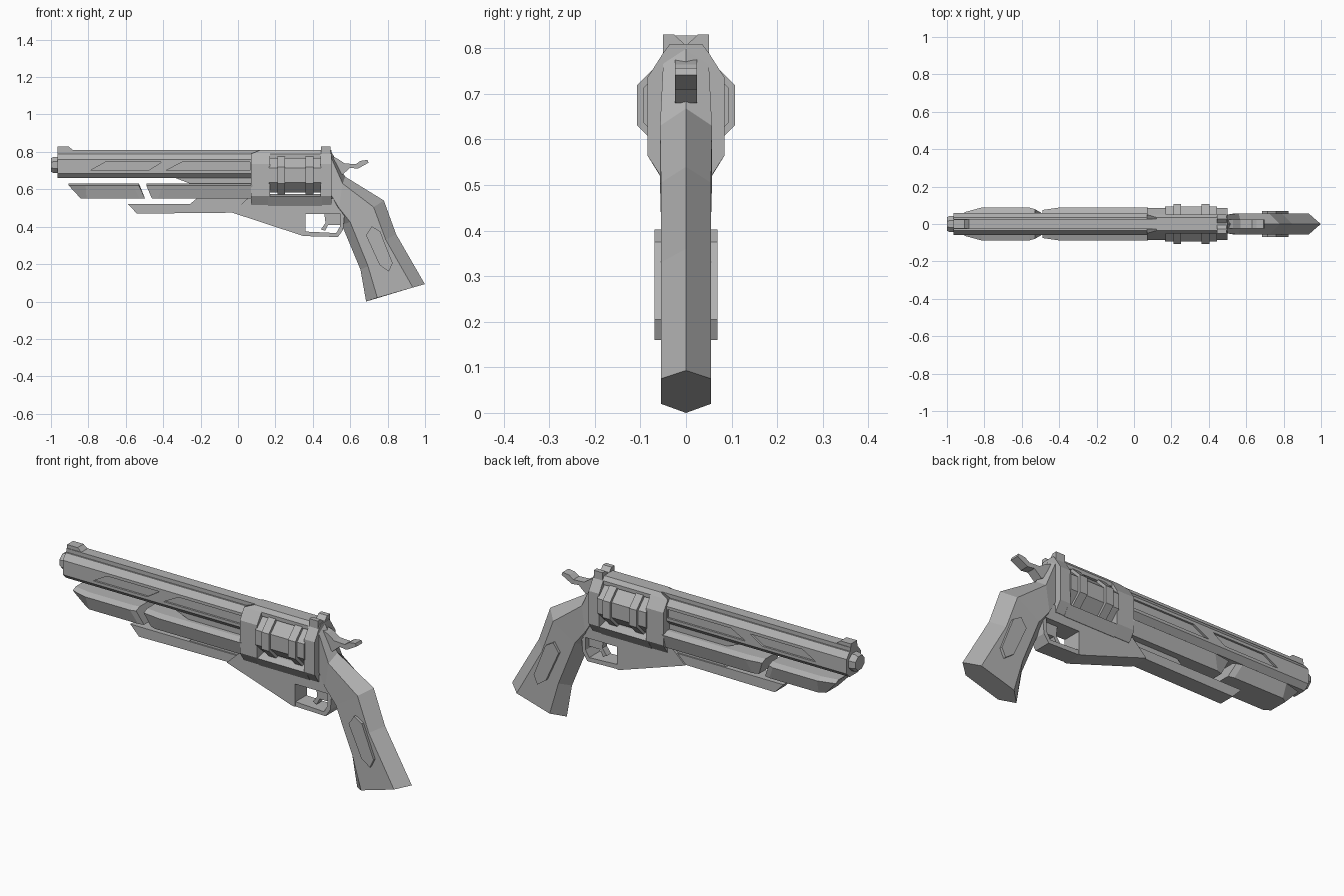
import bpy, bmesh, math

if "Cube" in bpy.data.objects:
    bpy.data.objects.remove(bpy.data.objects["Cube"])

grey = bpy.data.materials.new("gunmetal_grey")
grey.diffuse_color = (0.45, 0.45, 0.45, 1)
grey.use_nodes = True
grey.node_tree.nodes["Principled BSDF"].inputs["Base Color"].default_value = grey.diffuse_color


def loft(name, rings):
    """Skin a list of equal-length closed rings of (x, y, z) and cap both ends."""
    bm = bmesh.new()
    vs = [[bm.verts.new(p) for p in r] for r in rings]
    n = len(vs[0])
    for a, b in zip(vs, vs[1:]):
        for i in range(n):
            bm.faces.new((a[i], a[(i + 1) % n], b[(i + 1) % n], b[i]))
    bm.faces.new(vs[0])
    bm.faces.new(vs[-1])
    bmesh.ops.recalc_face_normals(bm, faces=bm.faces)
    me = bpy.data.meshes.new(name)
    bm.to_mesh(me)
    bm.free()
    ob = bpy.data.objects.new(name, me)
    me.materials.append(grey)
    bpy.context.collection.objects.link(ob)
    return ob


def plate(name, poly, y0, y1):
    """Side-view (x, z) profile extruded across y."""
    return loft(name, [[(x, y, z) for x, z in poly] for y in (y0, y1)])


def sym(half):
    """Mirror a right-hand (y, z) half section into a closed ring."""
    return half + [(-y, z) for y, z in reversed(half)]


def bar(name, half, x0, x1):
    return loft(name, [[(x, y, z) for y, z in sym(half)] for x in (x0, x1)])


def octagon(name, spans, zc):
    """Eight-sided turned part: spans of (x, apothem)."""
    ring = lambda x, a: [(x, a / math.cos(math.pi / 8) * math.cos(math.pi / 8 * (2 * k + 1)),
                          zc + a / math.cos(math.pi / 8) * math.sin(math.pi / 8 * (2 * k + 1)))
                         for k in range(8)]
    return loft(name, [ring(x, a) for x, a in spans])


# Barrel with muzzle and top rib
barrel = bar("barrel", [(.035, .66), (.06, .685), (.06, .76), (.036, .79)], -.965, .12)
octagon("muzzle", [(-1, .036), (-.985, .044), (-.9, .044)], .73)
bar("top_rib", [(.028, .78), (.028, .81)], -.965, .12)

# Slanted recesses cut into both barrel sides
for s, side in ((-1, "right"), (1, "left")):
    for i, poly in enumerate(([(-.79, .70), (-.71, .745), (-.41, .745), (-.48, .70)],
                              [(-.385, .70), (-.30, .745), (.065, .745), (.065, .70)])):
        cut = plate(f"recess_cutter_{side}_{i}", poly, s * .05, s * .08)
        cut.hide_render = True
        cut.hide_viewport = False
        mod = barrel.modifiers.new("recess", 'BOOLEAN')
        mod.operation, mod.solver, mod.object = 'DIFFERENCE', 'EXACT', cut
bpy.context.view_layer.objects.active = barrel
for mod in list(barrel.modifiers):
    bpy.ops.object.modifier_apply(modifier=mod.name)
for ob in list(bpy.data.objects):
    if "cutter" in ob.name:
        bpy.data.objects.remove(ob)

# Sights
plate("front_sight", [(-.965, .80), (-.965, .828), (-.905, .828), (-.87, .80)], -.025, .025)
bar("rear_sight", [(0, .77), (.05, .77), (.05, .83), (.026, .83), (0, .806)], .445, .495)


# Under-barrel weights: wide top lip tapering downward, slanted ends
def weight(name, x_top0, x_bot0, x_top1, x_bot1, nose):
    def ring(xt, xb, k):
        h = [(xt, .055 * k, .632), (xt, .088 * k, .62), (xb, .068 * k, .55)]
        return h + [(x, -y, z) for x, y, z in reversed(h)]
    xs = [ring(x_top0, x_bot0, nose), ring(x_top0 + .09, x_bot0 + .03, 1),
          ring(x_top1 - .03, x_bot1 - .03, 1), ring(x_top1, x_bot1, .9)]
    return loft(name, xs)


weight("front_weight", -.905, -.84, -.53, -.497, .72)
weight("rear_weight", -.49, -.46, .1, .1, .85)
plate("upper_link", [(-.36, .67), (-.23, .62), (.1, .62), (.1, .67)], -.035, .035)
plate("lower_link", [(-.27, .51), (-.21, .56), (.1, .56), (.1, .51)], -.035, .035)

# Lower rail, running back into the body above the trigger
plate("lower_rail", [(-.59, .522), (-.54, .47), (-.03, .475), (.05, .45), (.05, .522)], -.042, .042)
plate("lower_body", [(-.03, .475), (.35, .35), (.362, .35), (.362, .468), (.56, .468),
                     (.52, .55), (.05, .55), (.02, .522)], -.05, .05)
plate("trigger_guard", [(.35, .35), (.535, .345), (.562, .385), (.57, .47), (.547, .47),
                        (.545, .40), (.525, .366), (.36, .374)], -.045, .045)
plate("trigger", [(.46, .48), (.555, .48), (.55, .41), (.482, .41), (.465, .378),
                  (.443, .386), (.468, .42)], -.018, .018)

# Frame around the cylinder: front block, rear shield, straps
block = [(.052, .515), (.085, .565), (.085, .735), (.05, .79), (.035, .81)]
loft("frame_front", [[(x + (.05 if z > .8 else 0), y, z) for y, z in sym(block)] for x in (.07, .17)])
bar("recoil_shield", block, .44, .5)
bar("bottom_strap", [(.052, .512), (.083, .562), (.04, .575)], .16, .45)
bar("top_strap", [(.05, .77), (.05, .79), (.035, .81)], .16, .45)

# Cylinder with two raised bands
octagon("cylinder", [(.165, .093), (.445, .093)], .675)
for i, x in enumerate((.21, .362)):
    octagon(f"cylinder_band_{i}", [(x, .107), (x + .042, .107)], .675)

# Hammer
plate("hammer", [(.49, .70), (.49, .78), (.53, .765), (.57, .738), (.63, .735), (.655, .752),
                 (.692, .757), (.698, .742), (.64, .71), (.60, .715), (.56, .68)], -.024, .024)

# Grip: six-sided section (back ridge, side, side, front ridge) swept down
stations = [(.05, (.495, .808), (.498, .77), (.498, .57), (.498, .515)),
            (.057, (.572, .668), (.56, .63), (.54, .50), (.54, .465)),
            (.055, (.78, .54), (.725, .505), (.60, .425), (.555, .41)),
            (.055, (.845, .36), (.79, .33), (.695, .19), (.655, .17)),
            (.055, (.999, .093), (.935, .075), (.745, .02), (.685, 0))]
loft("grip", [[(b[0], 0, b[1]), (p[0], w, p[1]), (q[0], w, q[1]),
               (f[0], 0, f[1]), (q[0], -w, q[1]), (p[0], -w, p[1])]
              for w, b, p, q, f in stations])
plate("grip_panels", [(.715, .402), (.76, .375), (.827, .205), (.806, .16),
                      (.757, .195), (.684, .355)], -.069, .069)
